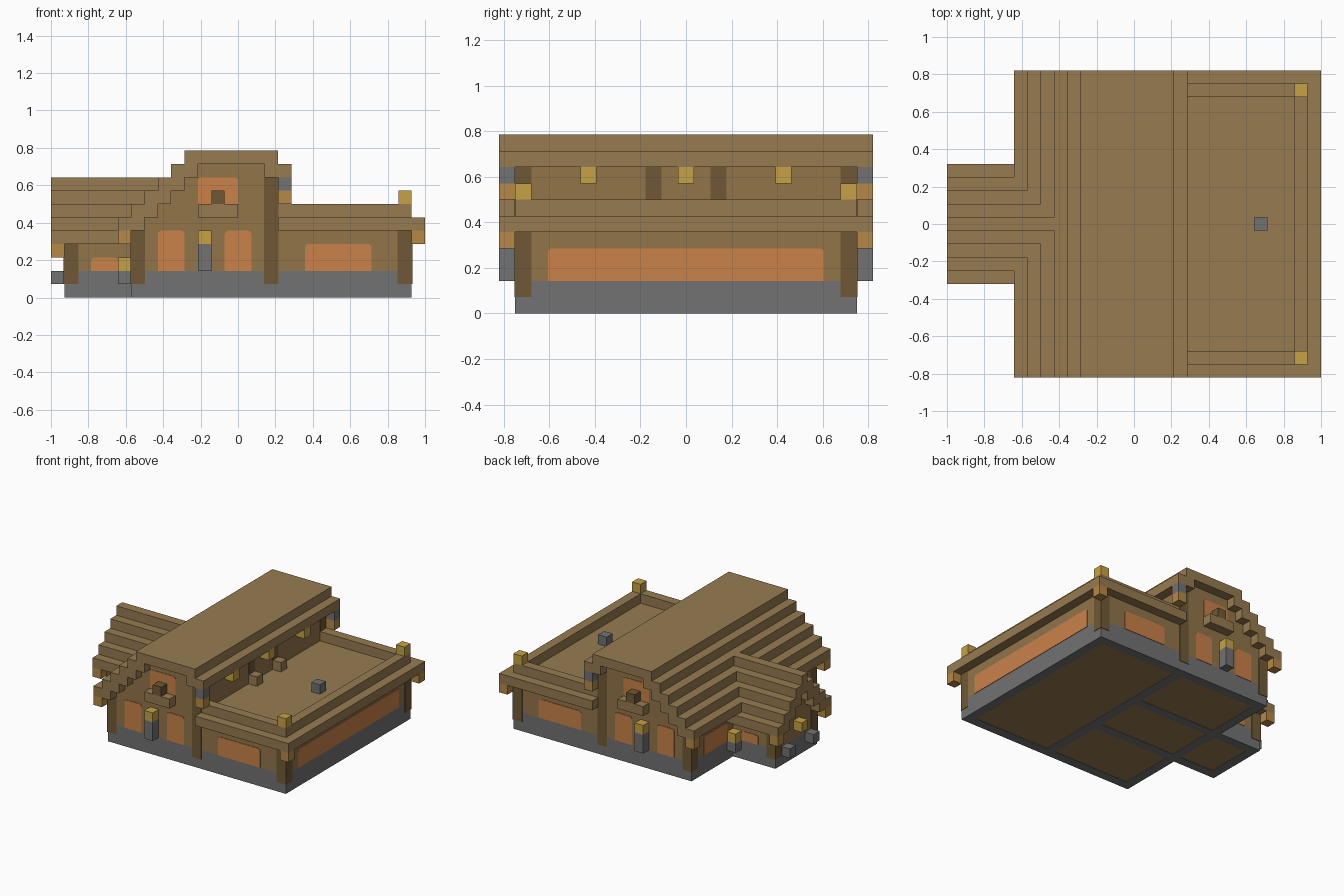
import bpy
import bmesh
from mathutils import Vector

default_cube = bpy.data.objects.get("Cube")
if default_cube:
    bpy.data.objects.remove(default_cube, do_unlink=True)

UNIT = 1 / 14          # one block
SKIN = 0.05            # thickness of flush painted panels, in blocks
HALF = 10.5            # half depth of the main walls
EAVE = 11.5            # half depth of the main roof


def srgb(channel):
    c = channel / 255
    return c / 12.92 if c <= 0.04045 else ((c + 0.055) / 1.055) ** 2.4


def material(name, *rgb):
    mat = bpy.data.materials.new(name)
    mat.use_nodes = True
    color = [srgb(c) for c in rgb] + [1]
    mat.diffuse_color = color
    mat.node_tree.nodes["Principled BSDF"].inputs["Base Color"].default_value = color
    return mat


roof_wood = material("roof wood", 151, 123, 81)
wall_wood = material("wall wood", 146, 117, 74)
dark_wood = material("dark wood", 112, 89, 54)
stone = material("grey stone", 114, 114, 114)
glass = material("orange glass", 202, 130, 74)
gold = material("gold lamp", 198, 162, 70)
amber = material("amber lamp", 182, 137, 70)


def add_box(bm, box):
    x0, x1, y0, y1, z0, z1 = box
    verts = bmesh.ops.create_cube(bm, size=1)["verts"]
    size = Vector((x1 - x0, y1 - y0, z1 - z0))
    mid = Vector((x0 + x1, y0 + y1, z0 + z1)) / 2
    for v in verts:
        v.co = (v.co * size + mid) * UNIT
    return verts


def finish(name, bm, mat):
    mesh = bpy.data.meshes.new(name)
    bm.to_mesh(mesh)
    bm.free()
    mesh.materials.append(mat)
    obj = bpy.data.objects.new(name, mesh)
    bpy.context.collection.objects.link(obj)


def part(name, mat, boxes, mirror=False):
    """Join boxes, given as x, y and z ranges in blocks, into one object."""
    bm = bmesh.new()
    for box in boxes:
        add_box(bm, box)
        if mirror:
            x0, x1, y0, y1, z0, z1 = box
            add_box(bm, (x0, x1, -y1, -y0, z0, z1))
    finish(name, bm, mat)


def windows(name, boxes, axis, mirror=True):
    """Thin panes with clipped upper corners; axis is the facing direction."""
    bm = bmesh.new()
    for x0, x1, y0, y1, z0, z1 in boxes:
        spans = [(y0, y1), (-y1, -y0)] if mirror else [(y0, y1)]
        for a, b in spans:
            verts = add_box(bm, (x0, x1, a, b, z0, z1))
            edges = {e for v in verts for e in v.link_edges}
            top = [e for e in edges
                   if abs((e.verts[0].co - e.verts[1].co).normalized()[axis]) > 0.9
                   and e.verts[0].co.z > (z1 - 0.1) * UNIT]
            bmesh.ops.bevel(bm, geom=top, offset=0.25 * UNIT, segments=2,
                            profile=0.5, affect='EDGES')
    finish(name, bm, glass)


# Foundation rings with the room dividers, and the floors between them
part("foundation_main", stone, [(-8, -7, -HALF, HALF, 0, 2),
                                (12, 13, -HALF, HALF, 0, 2),
                                (2, 3, -HALF, HALF, 0, 2),
                                (-13, -12, -3.5, 3.5, 0, 2)])
part("foundation_sides", stone, [(-8, 13, 9.5, HALF, 0, 2),
                                 (-13, 2, 2.5, 3.5, 0, 2)], True)
part("floor", roof_wood, [(-7.5, 12.5, -10, 10, SKIN, 1.9),
                          (-12.5, -7.5, -3, 3, SKIN, 1.9)])

# Walls: lower storey, then courses that narrow under each stepped roof
main_walls = [(-8, 13, -HALF, HALF, 2, 5)]
for z in range(5, 10):
    main_walls.append((z - 12, 3 if z < 9 else 2, -HALF, HALF, z, z + 1))
part("main_walls", wall_wood, main_walls)
wing_walls = [(-13, -8, -3.5, 3.5, 2, 4)]
for i in range(3):
    wing_walls.append((-13, -7, i - 2.5, 2.5 - i, 4 + i, 5 + i))
part("wing_walls", wall_wood, wing_walls)

# Main roof: stepped western slope, flat ridge and short eastern eave
main_roof = [(z - 14, z - 12, -EAVE, EAVE, z, z + 1) for z in range(5, 10)]
main_roof += [(-4, 3, -EAVE, EAVE, 10, 11), (2, 4, -EAVE, EAVE, 9, 10)]
part("main_roof", roof_wood, main_roof)

# Wing roof: stepped gable that runs into the main slope
wing_roof = []
for i in range(5):
    outer = 4.5 - i
    inner = max(outer - 2, 0)
    wing_roof.append((-14, max(-8, i - 9), inner, outer, 4 + i, 5 + i))
part("wing_roof", roof_wood, wing_roof, True)

# Terrace on the low wing with its parapet
part("terrace", roof_wood, [(3, 14, -EAVE, EAVE, 5, 6),
                            (12, 13, -HALF, HALF, 6, 7)])
part("parapet_sides", roof_wood, [(3, 13, 9.5, HALF, 6, 7)], True)
part("terrace_vent", stone, [(9, 10, -0.5, 0.5, 6, 7)])
part("terrace_seats", roof_wood, [(3, 4, 1.5, 2.5, 6, 7)], True)
part("terrace_doors", dark_wood, [(3, 3 + SKIN, 1.5, 2.5, 7, 9)], True)

# Corner pillars, almost flush with the walls
pillars = []
for x, y, top in ((-8, HALF, 5), (2, HALF, 9), (12, HALF, 5), (-13, 3.5, 4)):
    pillars.append((x - SKIN, x + 1 + SKIN, y - 1, y + SKIN, 1, top))
part("corner_pillars", dark_wood, pillars, True)

# Windows
pane = (HALF, HALF + SKIN)
windows("gable_windows", [(-6, -4, *pane, 2, 5), (-1, 1, *pane, 2, 5),
                          (-3, 0, *pane, 7, 9), (5, 10, *pane, 2, 4)], 1)
windows("wing_windows", [(-11, -9, 3.5, 3.5 + SKIN, 2, 3)], 1)
windows("east_window", [(13, 13 + SKIN, -8.5, 8.5, 2, 4)], 0, False)
windows("west_windows", [(-8 - SKIN, -8, 4.5, 8.5, 2, 4)], 0)

# Balconies on both gables
part("balconies", roof_wood, [(-3, 0, HALF, EAVE, 6, 7)], True)
part("balcony_chairs", dark_wood, [(-2, -1, HALF, EAVE, 7, 8)], True)

# Lamp posts, wall lamps and lamps hung under the roof corners
part("lamp_posts", stone, [(-3, -2, HALF, EAVE, 2, 4),
                           (-9, -8, 3.5, 4.5, 1, 2),
                           (-14, -13, 1.5, 2.5, 1, 2),
                           (3, 4, HALF, EAVE, 8, 9)], True)
part("post_lamps", gold, [(-3, -2, HALF, EAVE, 4, 5),
                          (-9, -8, 3.5, 4.5, 2, 3),
                          (12, 13, 9.5, HALF, 7, 8),
                          (3, 4, 5.5, 6.5, 8, 9)], True)
part("centre_lamps", gold, [(3, 4, -0.5, 0.5, 8, 9),
                            (-14, -13, -0.5, 0.5, 3, 4)])
part("hanging_lamps", amber, [(3, 4, HALF, EAVE, 7, 8),
                              (13, 14, HALF, EAVE, 4, 5),
                              (-9, -8, HALF, EAVE, 4, 5),
                              (-14, -13, 3.5, 4.5, 3, 4)], True)
